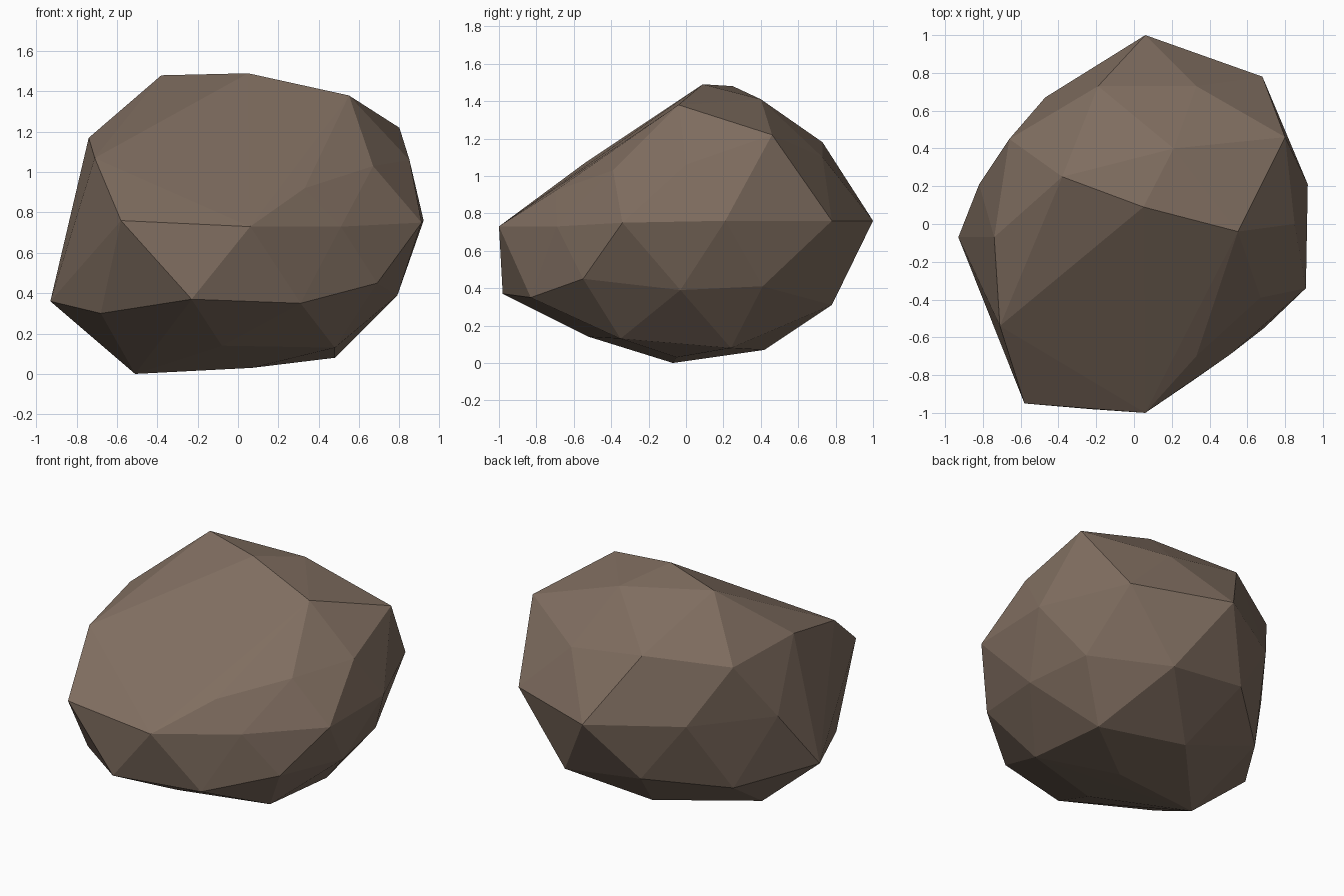
import bpy
import bmesh
from mathutils import Vector

default_cube = bpy.data.objects.get("Cube")
if default_cube:
    bpy.data.objects.remove(default_cube, do_unlink=True)


def make_material(name, color):
    material = bpy.data.materials.new(name)
    material.use_nodes = True
    material.diffuse_color = color
    shader = material.node_tree.nodes["Principled BSDF"]
    shader.inputs["Base Color"].default_value = color
    shader.inputs["Roughness"].default_value = 0.9
    return material


def chiselled_stone(name, layers, material):
    """Wrap a faceted convex skin around the corner points of every layer."""
    bm = bmesh.new()
    for layer in layers:
        for corner in layer:
            bm.verts.new(Vector(corner) / 100)
    hull = bmesh.ops.convex_hull(bm, input=bm.verts[:])
    # Drop corners that ended up inside the skin
    spare = {g for g in hull["geom_interior"] + hull["geom_unused"]
             if isinstance(g, bmesh.types.BMVert)}
    bmesh.ops.delete(bm, geom=list(spare), context="VERTS")
    bmesh.ops.recalc_face_normals(bm, faces=bm.faces[:])
    for face in bm.faces:
        face.smooth = False
    mesh = bpy.data.meshes.new(name)
    bm.to_mesh(mesh)
    bm.free()
    mesh.materials.append(material)
    stone = bpy.data.objects.new(name, mesh)
    bpy.context.collection.objects.link(stone)
    return stone


# Corners of the stone in hundredths of a unit, from the top down
crown = [(-38, 25, 148), (5, 9, 149), (55, -4, 138), (21, 40, 141), (-36, -22, 127)]

shoulder = [(80, 46, 122), (33, 73, 110), (-19, 73, 118), (-66, 45, 112),
            (-74, -7, 117), (-71, -54, 107), (33, -70, 92), (67, -39, 103),
            (85, 0, 106)]

waist = [(6, 100, 76), (68, 78, 76), (92, 21, 76), (91, -34, 75), (51, -69, 73),
         (6, -100, 73), (-58, -95, 76), (-77, -40, 74), (-82, 21, 75), (-47, 67, 76)]

skirt = [(34, 78, 31), (72, 41, 41), (79, -3, 39), (69, -55, 45), (31, -83, 35),
         (-23, -98, 37), (-68, -60, 30), (-93, -7, 36), (-62, 39, 29), (-20, 76, 38)]

base = [(48, 24, 8), (48, -35, 13), (-8, -52, 14), (-51, -7, 0), (-5, 42, 7),
        (7, -5, 3)]

stone_brown = make_material("stone_brown", (0.215, 0.155, 0.117, 1.0))
chiselled_stone("boulder", [crown, shoulder, waist, skirt, base], stone_brown)
